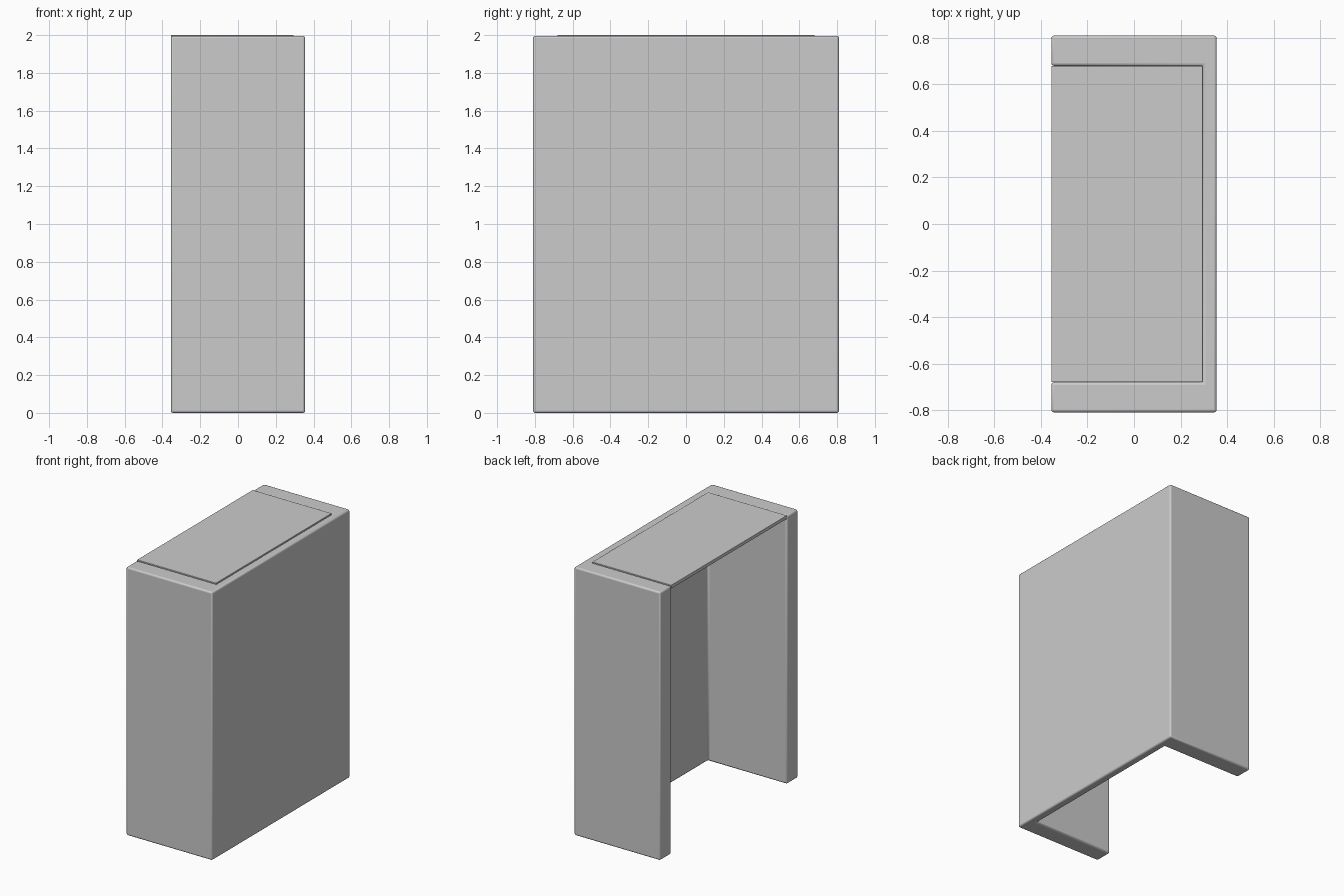
import bpy, bmesh

if "Cube" in bpy.data.objects:
    bpy.data.objects.remove(bpy.data.objects["Cube"])

HX, HY, TOP = 0.355, 0.81, 1.996    # outer half sizes and shell height
INX, INY = 0.295, 0.68              # inner faces of the walls


def prism(name, outline, z0, z1, bevel):
    """Extrude an outline upward and soften its edges."""
    bm = bmesh.new()
    face = bm.faces.new([bm.verts.new((x, y, z0)) for x, y in outline])
    up = bmesh.ops.extrude_face_region(bm, geom=[face])
    verts = [v for v in up["geom"] if isinstance(v, bmesh.types.BMVert)]
    bmesh.ops.translate(bm, verts=verts, vec=(0, 0, z1 - z0))
    bmesh.ops.recalc_face_normals(bm, faces=bm.faces)
    mesh = bpy.data.meshes.new(name)
    bm.to_mesh(mesh)
    bm.free()
    obj = bpy.data.objects.new(name, mesh)
    bpy.context.collection.objects.link(obj)
    mod = obj.modifiers.new("soft_edges", "BEVEL")
    mod.width = bevel
    mod.segments = 3
    mod.limit_method = "ANGLE"
    bpy.ops.object.select_all(action="DESELECT")
    obj.select_set(True)
    bpy.context.view_layer.objects.active = obj
    bpy.ops.object.shade_smooth_by_angle()
    return obj


# U-shaped shell: two thick side walls and a thinner long wall, open at -x
prism("wall_shell", [(-HX, -HY), (HX, -HY), (HX, HY), (-HX, HY),
                     (-HX, INY), (INX, INY), (INX, -INY), (-HX, -INY)],
      0, TOP, 0.012)

# Thin top panel set between the walls
prism("top_panel", [(-HX, -INY), (INX, -INY), (INX, INY), (-HX, INY)],
      1.975, 2.0, 0.002)
